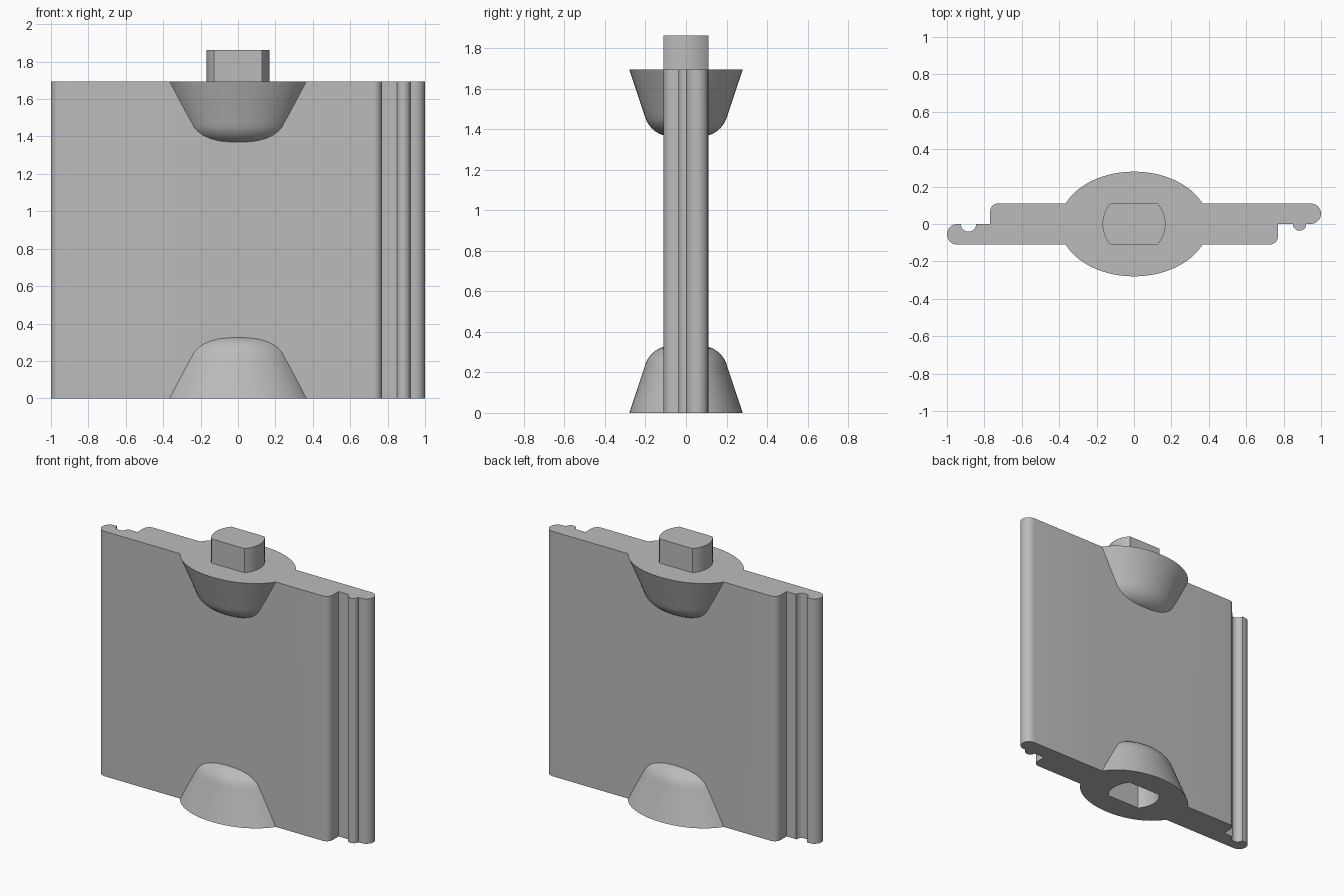
import bpy
import bmesh
from math import sin, cos, radians, asin, degrees

cube = bpy.data.objects.get("Cube")
if cube:
    bpy.data.objects.remove(cube, do_unlink=True)

HEIGHT = 1.695
HALF = 0.11          # half thickness of the panel
PEG_R = 0.168

grey = bpy.data.materials.new("plain grey")
grey.use_nodes = True
colour = (0.5, 0.5, 0.5, 1)
grey.diffuse_color = colour
grey.node_tree.nodes["Principled BSDF"].inputs["Base Color"].default_value = colour


def arc(cx, cy, r, start, end, steps=12):
    angles = [radians(start + (end - start) * i / steps) for i in range(steps + 1)]
    return [(cx + r * cos(a), cy + r * sin(a)) for a in angles]


def loft(name, rings):
    """Solid skin through rings of equal point count, listed from low to high."""
    bm = bmesh.new()
    loops = [[bm.verts.new(p) for p in ring] for ring in rings]
    for low, high in zip(loops, loops[1:]):
        for i in range(len(low)):
            j = (i + 1) % len(low)
            bm.faces.new((low[i], low[j], high[j], high[i]))
    bm.faces.new(loops[0][::-1])
    bm.faces.new(loops[-1])
    bmesh.ops.recalc_face_normals(bm, faces=bm.faces)
    mesh = bpy.data.meshes.new(name)
    bm.to_mesh(mesh)
    bm.free()
    mesh.materials.append(grey)
    obj = bpy.data.objects.new(name, mesh)
    bpy.context.collection.objects.link(obj)
    return obj


def extrude(name, outline, z0, z1):
    return loft(name, [[(x, y, z) for x, y in outline] for z in (z0, z1)])


def activate(obj):
    bpy.ops.object.select_all(action="DESELECT")
    obj.select_set(True)
    bpy.context.view_layer.objects.active = obj


def combine(target, tool, operation):
    activate(target)
    mod = target.modifiers.new(operation.lower(), "BOOLEAN")
    mod.operation = operation
    mod.solver = "EXACT"
    mod.object = tool
    bpy.ops.object.modifier_apply(modifier=mod.name)
    bpy.data.objects.remove(tool, do_unlink=True)


# Panel with lapped ends: a bead on one lap, a matching groove on the other
def lap_end(radius, bead_end):
    return (arc(0.725, 0.045 - HALF, 0.045, -90, 0)
            + [(0.77, 0)]
            + arc(0.885, 0, radius, 180, bead_end)
            + arc(0.945, 0.055, 0.055, -90, 90))


outline = lap_end(0.036, 360) + [(-x, -y) for x, y in lap_end(0.041, 0)]
panel = extrude("panel", outline, 0, HEIGHT)

# Oval bosses, tapering away from each end face: (half depth, distance from end)
taper = [(0.28, 0), (0.205, 0.225), (0.198, 0.247), (0.187, 0.268), (0.172, 0.288),
         (0.153, 0.305), (0.13, 0.319), (0.105, 0.327), (0.06, 0.331)]
unit = arc(0, 0, 1, 0, 360, 72)[:-1]
for name, base, way in (("lower_boss", 0, 1), ("upper_boss", HEIGHT, -1)):
    rings = [[(1.42 * r * x, r * y, base + way * d) for x, y in unit] for r, d in taper]
    combine(panel, loft(name, rings), "UNION")

# Flat-sided peg on top and the socket for it underneath
a = degrees(asin(HALF / PEG_R))
peg_outline = arc(0, 0, PEG_R, -a, a) + arc(0, 0, PEG_R, 180 - a, 180 + a)
combine(panel, extrude("socket_cutter", peg_outline, -0.1, 0.2), "DIFFERENCE")
peg = extrude("peg", peg_outline, HEIGHT - 0.02, 1.862)

for obj in (panel, peg):
    activate(obj)
    bpy.ops.object.shade_smooth_by_angle(angle=radians(25))
